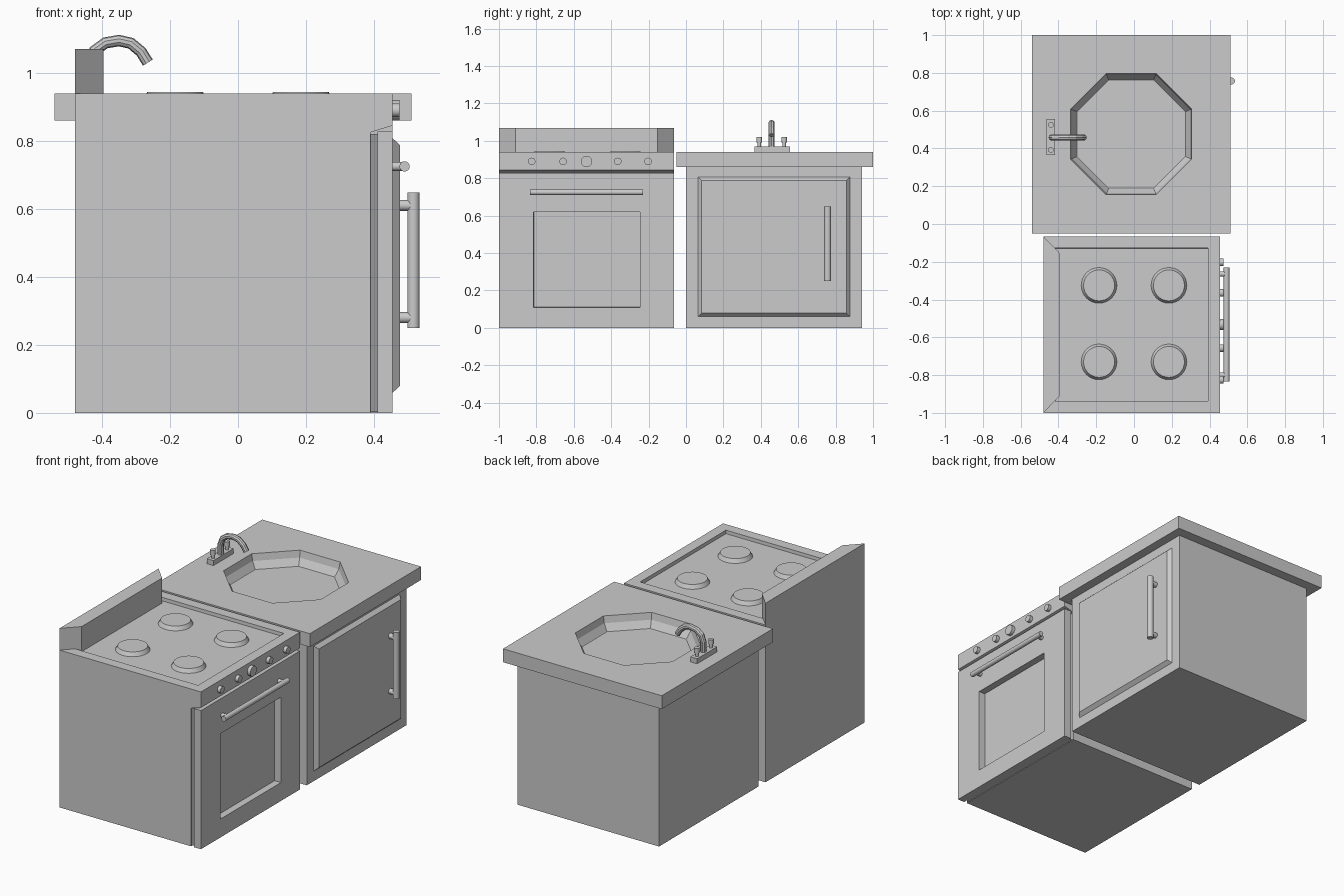
import bpy, bmesh
from math import pi, sin, cos, radians
from mathutils import Matrix, Vector

if "Cube" in bpy.data.objects:
    bpy.data.objects.remove(bpy.data.objects["Cube"])

grey = bpy.data.materials.new("plain_grey")
grey.use_nodes = True
grey.diffuse_color = (0.6, 0.6, 0.6, 1)
grey.node_tree.nodes["Principled BSDF"].inputs["Base Color"].default_value = (0.6, 0.6, 0.6, 1)


def finish(name, bm, smooth=False):
    bmesh.ops.recalc_face_normals(bm, faces=bm.faces)
    mesh = bpy.data.meshes.new(name)
    bm.to_mesh(mesh)
    bm.free()
    mesh.materials.append(grey)
    obj = bpy.data.objects.new(name, mesh)
    bpy.context.collection.objects.link(obj)
    if smooth:
        bpy.ops.object.select_all(action='DESELECT')
        obj.select_set(True)
        bpy.context.view_layer.objects.active = obj
        bpy.ops.object.shade_smooth_by_angle(angle=radians(35))
    return obj


def box_mesh(x, y, z):
    bm = bmesh.new()
    bmesh.ops.create_cube(bm, size=1)
    for v in bm.verts:
        v.co = [r[0] if c < 0 else r[1] for c, r in zip(v.co, (x, y, z))]
    return bm


def prism_mesh(points, lo, hi, axis):
    """Extrude an outline along y (outline in xz) or z (outline in xy)."""
    bm = bmesh.new()
    place = (lambda p, t: (p[0], t, p[1])) if axis == 'Y' else (lambda p, t: (p[0], p[1], t))
    face = bm.faces.new([bm.verts.new(place(p, lo)) for p in points])
    ext = bmesh.ops.extrude_face_region(bm, geom=[face])
    move = Vector(place((0, 0), hi - lo))
    bmesh.ops.translate(bm, vec=move, verts=[g for g in ext["geom"] if isinstance(g, bmesh.types.BMVert)])
    bmesh.ops.recalc_face_normals(bm, faces=bm.faces)
    return bm


def rod(name, start, end, r1, r2=None, sides=24):
    a, b = Vector(start), Vector(end)
    bm = bmesh.new()
    turn = (b - a).to_track_quat('Z', 'Y').to_matrix().to_4x4()
    bmesh.ops.create_cone(bm, cap_ends=True, segments=sides, radius1=r1, radius2=r2 or r1,
                          depth=(b - a).length, matrix=Matrix.Translation((a + b) / 2) @ turn)
    return finish(name, bm, True)


def facing(bm, axis):
    """The outermost face looking along the positive axis."""
    return max(bm.faces, key=lambda f: f.calc_center_median()[axis] + 5 * f.normal[axis])


def sink_in(bm, face, depth):
    bmesh.ops.inset_individual(bm, faces=[face], thickness=0.002, depth=-depth)


# Stove body with overhanging control panel and recessed cooktop
FRONT, S0, S1 = 0.455, -1.0, -0.065
bm = prism_mesh([(-0.48, 0), (0.39, 0), (0.39, 0.825), (FRONT, 0.845), (FRONT, 0.94), (-0.48, 0.94)],
                S0, S1, 'Y')
bm.normal_update()
top = facing(bm, 2)
bmesh.ops.inset_individual(bm, faces=[top], thickness=0.088)
sink_in(bm, top, 0.02)
finish("stove_body", bm)

# Back guard with angled ends
finish("stove_back_guard", prism_mesh([(-0.48, S0), (-0.395, S0 + 0.088), (-0.395, S1 - 0.088), (-0.48, S1)],
                                      0.92, 1.07, 'Z'))

# Oven door with recessed window, joined to the body through a narrow groove
bm = box_mesh((0.41, FRONT), (S0, S1), (0, 0.828))
bm.normal_update()
face = facing(bm, 0)
bmesh.ops.inset_individual(bm, faces=[face], thickness=0.1)
mid = face.calc_center_median()
for v in face.verts:
    v.co.y = -0.815 if v.co.y < mid.y else -0.245
    v.co.z = 0.11 if v.co.z < mid.z else 0.62
sink_in(bm, face, 0.04)
finish("oven_door", bm)
finish("oven_door_groove", prism_mesh([(0.388, S0 + 0.005), (0.412, S0 + 0.025), (0.412, S1 - 0.025),
                                       (0.388, S1 - 0.005)], 0.003, 0.82, 'Z'))

# Burners
for x in (-0.185, 0.185):
    for y in (-0.325, -0.73):
        rod("burner", (x, y, 0.919), (x, y, 0.943), 0.095, 0.082, 32)

# Control knobs
for y, r in ((-0.825, 0.02), (-0.657, 0.02), (-0.532, 0.03), (-0.365, 0.02), (-0.203, 0.02)):
    rod("control_knob", (0.45, y, 0.89), (0.475, y, 0.89), r)

# Oven handle
rod("oven_handle", (0.49, -0.835, 0.725), (0.49, -0.23, 0.725), 0.015)
for y in (-0.8, -0.265):
    rod("oven_handle_post", (0.45, y, 0.725), (0.49, y, 0.725), 0.013)

# Cabinet, open at the top beneath the counter
bm = box_mesh((-0.48, FRONT), (0, 0.94), (0, 0.87))
bm.normal_update()
bmesh.ops.delete(bm, geom=[facing(bm, 2)], context='FACES_ONLY')
finish("sink_cabinet", bm)

# Raised cabinet door with sloping edges
bm = box_mesh((FRONT - 0.005, 0.476), (0.06, 0.882), (0.055, 0.812))
for v in bm.verts:
    if v.co.x > FRONT:
        v.co.y += 0.024 if v.co.y < 0.5 else -0.024
        v.co.z += 0.024 if v.co.z < 0.5 else -0.024
finish("cabinet_door", bm)

# Cabinet handle
rod("cabinet_handle", (0.516, 0.757, 0.25), (0.516, 0.757, 0.648), 0.018)
for z in (0.28, 0.61):
    rod("cabinet_handle_post", (0.47, 0.757, z), (0.516, 0.757, z), 0.016)

# Counter with an eight-sided bowl and drain
bm = box_mesh((-0.54, 0.51), (-0.05, 1.0), (0.86, 0.94))
bm.normal_update()
top = facing(bm, 2)
border = list(top.edges)
bmesh.ops.delete(bm, geom=[top], context='FACES_ONLY')
rings = [(0.347 * cos(t * pi / 14), 0.94 - 0.18 * sin(t * pi / 14)) for t in range(0, 6)]
rings += [(0.033, 0.765), (0.033, 0.73)]
loops = []
for r, z in rings:
    loops.append([bm.verts.new((-0.015 + r * cos((k + 0.5) * pi / 4), 0.476 + r * sin((k + 0.5) * pi / 4), z))
                  for k in range(8)])
for a, b in zip(loops, loops[1:]):
    for k in range(8):
        n = (k + 1) % 8
        bm.faces.new((a[k], a[n], b[n], b[k]))
bm.faces.new(loops[-1])
rim = [bm.edges.get((loops[0][k], loops[0][(k + 1) % 8])) for k in range(8)]
bmesh.ops.triangle_fill(bm, edges=border + rim, use_beauty=True)
finish("counter_and_bowl", bm)

# Tap base and valves
finish("tap_base", box_mesh((-0.462, -0.418), (0.365, 0.555), (0.935, 0.97)))
for y in (0.392, 0.525):
    rod("tap_valve_stem", (-0.44, y, 0.965), (-0.44, y, 1.0), 0.009)
    rod("tap_valve_knob", (-0.44, y, 0.99), (-0.44, y, 1.02), 0.015)

# Curved spout
path = [(-0.435, 0.96), (-0.435, 1.03), (-0.422, 1.065), (-0.39, 1.088), (-0.35, 1.095),
        (-0.315, 1.087), (-0.285, 1.062), (-0.265, 1.03)]
curve = bpy.data.curves.new("tap_spout", 'CURVE')
curve.dimensions = '3D'
curve.bevel_depth = 0.017
curve.bevel_resolution = 3
curve.use_fill_caps = True
spline = curve.splines.new('POLY')
spline.points.add(len(path) - 1)
for p, (x, z) in zip(spline.points, path):
    p.co = (x, 0.458, z, 1)
spline.use_smooth = False
curve.materials.append(grey)
bpy.context.collection.objects.link(bpy.data.objects.new("tap_spout", curve))
